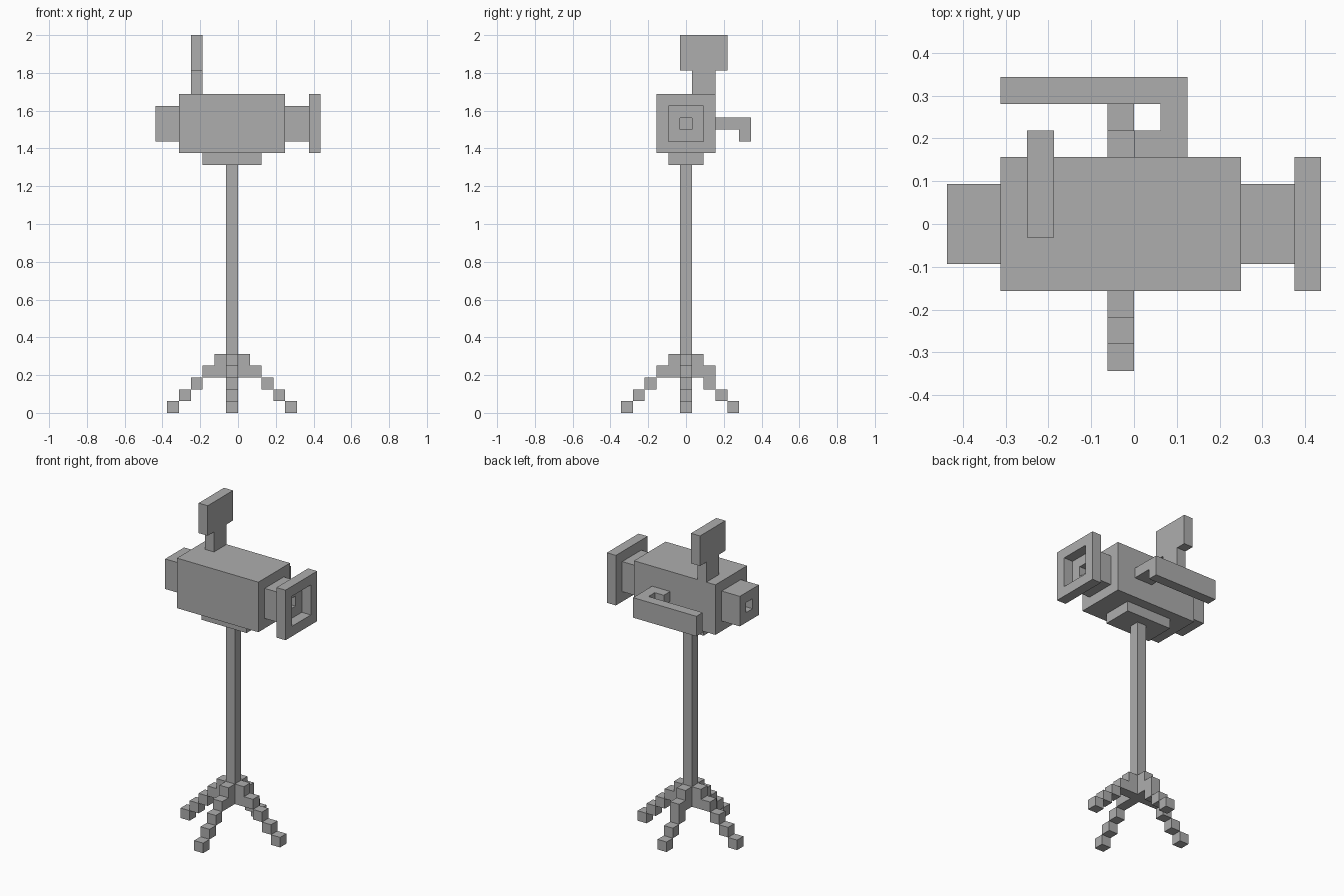
import bpy
import bmesh
from mathutils import Matrix, Vector

cube = bpy.data.objects.get("Cube")
if cube:
    bpy.data.objects.remove(cube, do_unlink=True)

U = 1 / 16  # edge of one block

grey = bpy.data.materials.new("plain grey")
grey.use_nodes = True
grey.diffuse_color = (0.42, 0.42, 0.42, 1)
grey.node_tree.nodes["Principled BSDF"].inputs["Base Color"].default_value = grey.diffuse_color


def finish(name, bm):
    """Turn a bmesh in block units into a scaled object."""
    bmesh.ops.recalc_face_normals(bm, faces=bm.faces)
    bmesh.ops.scale(bm, vec=(U, U, U), verts=bm.verts)
    mesh = bpy.data.meshes.new(name)
    bm.to_mesh(mesh)
    bm.free()
    mesh.materials.append(grey)
    obj = bpy.data.objects.new(name, mesh)
    bpy.context.collection.objects.link(obj)
    return obj


def add_box(bm, x, y, z):
    lo, hi = Vector((x[0], y[0], z[0])), Vector((x[1], y[1], z[1]))
    matrix = Matrix.Translation((lo + hi) / 2) @ Matrix.Diagonal((*(hi - lo), 1))
    bmesh.ops.create_cube(bm, size=1, matrix=matrix)


def box(name, x, y, z):
    bm = bmesh.new()
    add_box(bm, x, y, z)
    return finish(name, bm)


def square_tube(name, x, z_mid, outer, inner):
    """Hollow square tube along x, given half widths."""
    bm = bmesh.new()
    corners = ((-1, -1), (1, -1), (1, 1), (-1, 1))
    loops = [[bm.verts.new((px, r * cy, z_mid + r * cz)) for cy, cz in corners]
             for px, r in ((x[0], outer), (x[1], outer), (x[1], inner), (x[0], inner))]
    for a, b in zip(loops, loops[1:] + loops[:1]):
        for i in range(4):
            j = (i + 1) % 4
            bm.faces.new((a[i], a[j], b[j], b[i]))
    return finish(name, bm)


def slab(name, points, axis, start, depth):
    """Extrude a flat outline along x or z."""
    bm = bmesh.new()
    verts = [bm.verts.new((start, a, b) if axis == "x" else (a, b, start)) for a, b in points]
    face = bm.faces.new(verts)
    ext = bmesh.ops.extrude_face_region(bm, geom=[face], use_keep_orig=True)
    move = (depth, 0, 0) if axis == "x" else (0, 0, depth)
    bmesh.ops.translate(bm, vec=move,
                        verts=[v for v in ext["geom"] if isinstance(v, bmesh.types.BMVert)])
    return finish(name, bm)


# Camera housing, eyepiece and lens
box("camera_body", (-5, 4), (-2.5, 2.5), (22, 27))
square_tube("eyepiece", (-7, -5), 24.5, 1.5, 0.5)
square_tube("lens_barrel", (4, 6), 24.5, 1.5, 0.5)
square_tube("lens_hood", (6, 7), 24.5, 2.5, 1.5)

# Upright flag on the roof
slab("top_flag", [(0.5, 27), (2.5, 27), (2.5, 29), (3.5, 29), (3.5, 32),
                  (-0.5, 32), (-0.5, 29), (0.5, 29)], "x", -4, 1)

# Side handle: bracket and long grip
slab("handle_bracket", [(0, 2.5), (2, 2.5), (2, 4.5), (1, 4.5), (1, 3.5), (0, 3.5)], "z", 24, 1)
box("handle_grip", (-5, 2), (4.5, 5.5), (23, 25))

# Mount and pole
box("mount_plate", (-3, 2), (-1.5, 1.5), (21, 22))
box("pole", (-1, 0), (-0.5, 0.5), (3, 21))


# Stepped legs, built outward along +x and turned about the pole
def leg(name, quarter_turns, reach):
    bm = bmesh.new()
    add_box(bm, (0.5, 1.5), (-0.5, 0.5), (4, 5))
    add_box(bm, (0.5, 2.5), (-0.5, 0.5), (3, 4))
    for z in range(3):
        x = reach - z
        add_box(bm, (x - 0.5, x + 0.5), (-0.5, 0.5), (z, z + 1))
    turn = Matrix(((0, -1, 0), (1, 0, 0), (0, 0, 1)))
    for _ in range(quarter_turns):
        bmesh.ops.transform(bm, matrix=turn.to_4x4(), verts=bm.verts)
    bmesh.ops.translate(bm, vec=(-0.5, 0, 0), verts=bm.verts)
    finish(name, bm)


for turns, (name, reach) in enumerate((("left_leg", 5), ("back_leg", 4),
                                       ("right_leg", 5), ("front_leg", 5))):
    leg(name, turns, reach)
